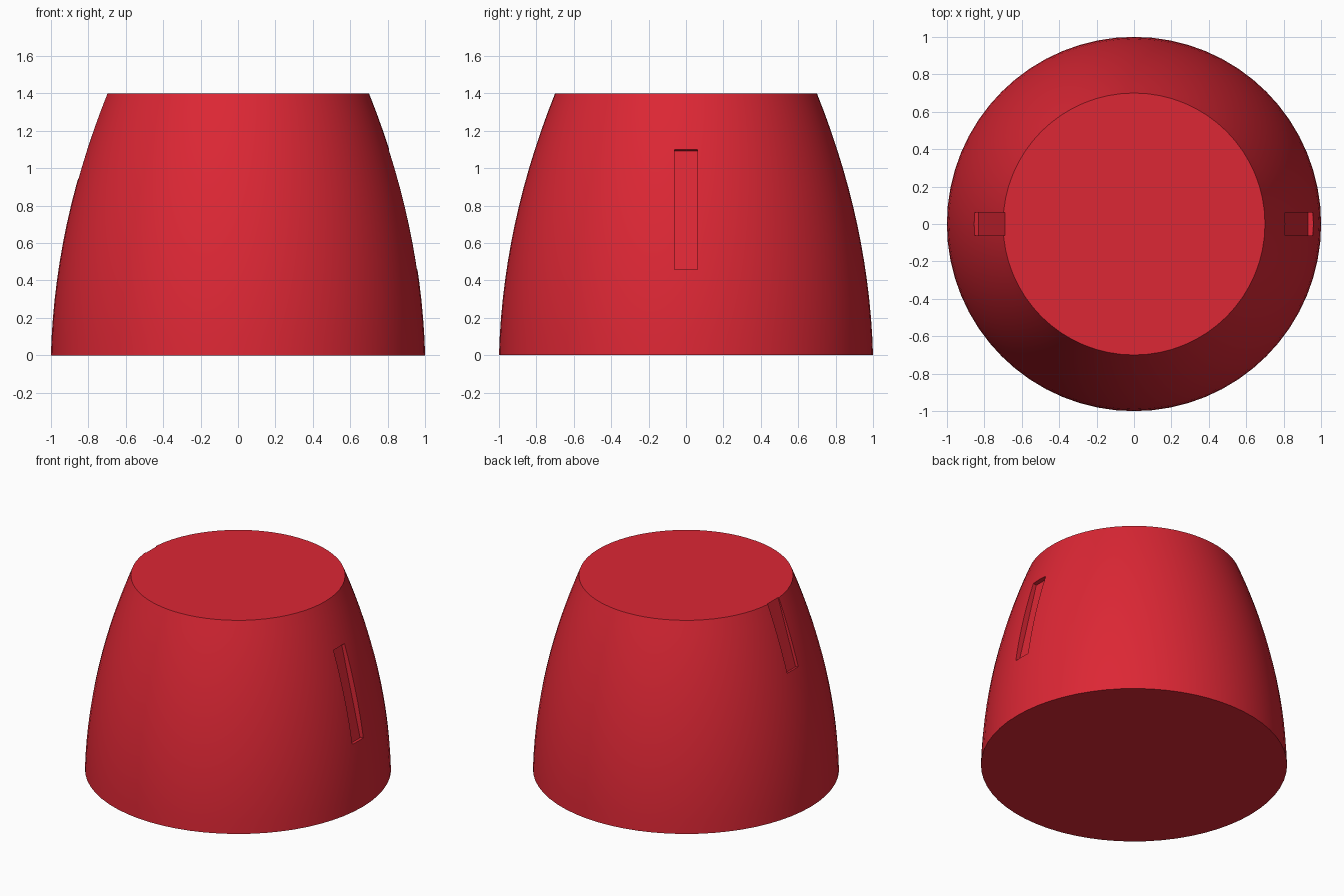
import bpy, bmesh, math
from mathutils import Vector

if "Cube" in bpy.data.objects:
    bpy.data.objects.remove(bpy.data.objects["Cube"])

SIDES, RINGS, HEIGHT = 64, 14, 1.4

red = bpy.data.materials.new("red")
red.diffuse_color = (0.72, 0.02, 0.035, 1)
red.use_nodes = True
red.node_tree.nodes["Principled BSDF"].inputs["Base Color"].default_value = red.diffuse_color


def add_object(name, bm):
    bmesh.ops.recalc_face_normals(bm, faces=bm.faces)
    mesh = bpy.data.meshes.new(name)
    bm.to_mesh(mesh)
    bm.free()
    mesh.materials.append(red)
    obj = bpy.data.objects.new(name, mesh)
    bpy.context.collection.objects.link(obj)
    return obj


def radius(z):
    return 1 - 0.028 * z - 0.1331 * z * z


# Bulging, tapered body with flat caps
bm = bmesh.new()
rings = []
for i in range(RINGS + 1):
    z = HEIGHT * i / RINGS
    r = radius(z)
    rings.append([bm.verts.new((r * math.cos(math.tau * k / SIDES),
                                r * math.sin(math.tau * k / SIDES), z))
                  for k in range(SIDES)])
for low, high in zip(rings, rings[1:]):
    for k in range(SIDES):
        n = (k + 1) % SIDES
        bm.faces.new((low[k], low[n], high[n], high[k]))
bm.faces.new(rings[0])
bm.faces.new(rings[-1])
body = add_object("body", bm)


def cut_slot(name, side, bottom, top, half_width=0.0625, reach=0.25):
    """Tilted box whose inner face is the slot floor from bottom to top (x, z)."""
    a, b = Vector(bottom), Vector(top)
    along = (b - a).normalized()
    out = Vector((along.y, -along.x)) * reach
    bm = bmesh.new()
    face = bm.faces.new([bm.verts.new((side * p.x, -half_width, p.y))
                         for p in (a, a + out, b + out, b)])
    moved = bmesh.ops.extrude_face_region(bm, geom=[face])["geom"]
    bmesh.ops.translate(bm, vec=(0, 2 * half_width, 0),
                        verts=[v for v in moved if isinstance(v, bmesh.types.BMVert)])
    cutter = add_object(name, bm)
    cutter.hide_render = True
    cutter.hide_viewport = True
    cutter.display_type = 'WIRE'
    mod = body.modifiers.new(name, 'BOOLEAN')
    mod.operation = 'DIFFERENCE'
    mod.solver = 'EXACT'
    mod.object = cutter


# Lower slot on the right, higher slot on the left that nicks the rim
cut_slot("right_slot_cutter", 1, (0.93, 0.453), (0.781, 1.093))
cut_slot("left_slot_cutter", -1, (0.83, 0.938), (0.66, 1.5))

# Smooth shading, keeping the rims and slot edges sharp
bpy.context.view_layer.objects.active = body
body.select_set(True)
bpy.ops.object.shade_smooth_by_angle(angle=math.radians(30))
